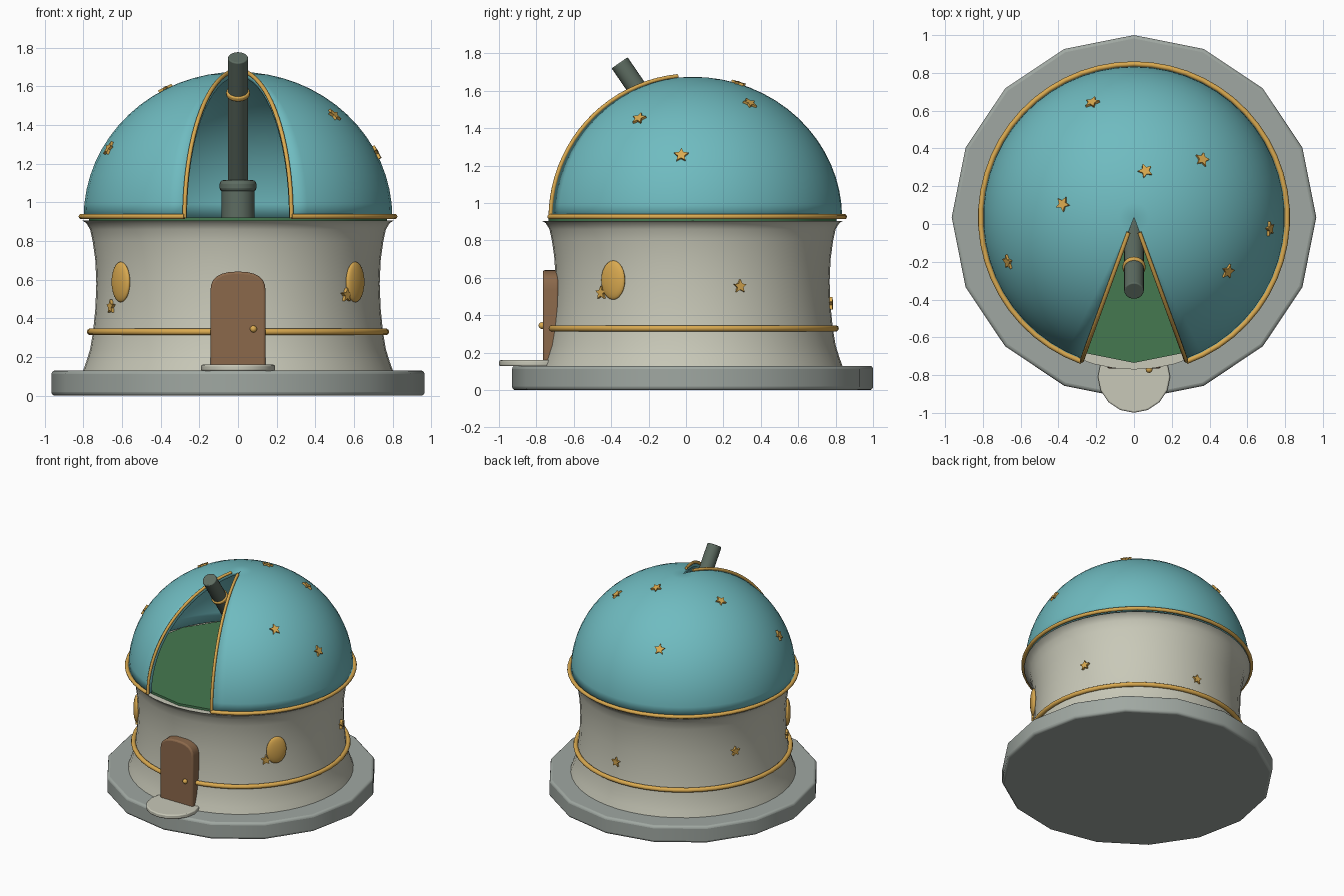
import bpy, bmesh
from math import sin, cos, pi, radians, sqrt
from mathutils import Vector, Matrix

if "Cube" in bpy.data.objects:
    bpy.data.objects.remove(bpy.data.objects["Cube"])

CY = 0.035                                # building axis sits slightly behind y = 0
DOME_R, DOME_H, DOME_Z = 0.80, 0.755, 0.92
SLIT = radians(20)                        # half angle of the dome opening


def material(name, rgb):
    m = bpy.data.materials.new(name)
    m.diffuse_color = (*rgb, 1)
    m.use_nodes = True
    m.node_tree.nodes["Principled BSDF"].inputs["Base Color"].default_value = m.diffuse_color
    return m


TEAL = material("teal", (0.16, 0.50, 0.53))
GOLD = material("gold", (0.70, 0.40, 0.08))
BROWN = material("brown", (0.26, 0.14, 0.07))
GREEN = material("green", (0.06, 0.19, 0.08))
PLASTER = material("plaster", (0.58, 0.58, 0.48))
STONE = material("stone", (0.35, 0.39, 0.36))
METAL = material("metal", (0.11, 0.15, 0.12))


def finish(name, bm, mat, bevel=0, solid=0, smooth=30, matrix=None):
    me = bpy.data.meshes.new(name)
    bm.to_mesh(me)
    bm.free()
    ob = bpy.data.objects.new(name, me)
    bpy.context.collection.objects.link(ob)
    me.materials.append(mat)
    if matrix:
        ob.matrix_world = matrix
    if solid:
        mod = ob.modifiers.new("thickness", 'SOLIDIFY')
        mod.thickness, mod.offset = solid, -1
    if bevel:
        mod = ob.modifiers.new("bevel", 'BEVEL')
        mod.width, mod.segments, mod.limit_method = bevel, 3, 'ANGLE'
        mod.angle_limit = radians(40)
    if smooth:
        bpy.ops.object.select_all(action='DESELECT')
        ob.select_set(True)
        bpy.context.view_layer.objects.active = ob
        bpy.ops.object.shade_smooth_by_angle(angle=radians(smooth))
    return ob


def lathe(name, profile, segs, mat, start=0, sweep=2 * pi, **kw):
    """Revolve an upward (radius, z) profile about the building axis."""
    bm = bmesh.new()
    rows = []
    for j in range(segs + 1):
        a = start + sweep * j / segs
        rows.append([bm.verts.new((r * cos(a), CY + r * sin(a), z)) for r, z in profile])
    for p, q in zip(rows, rows[1:]):
        for i in range(len(profile) - 1):
            bm.faces.new((p[i], q[i], q[i + 1], p[i + 1]))
    bmesh.ops.remove_doubles(bm, verts=bm.verts, dist=1e-5)
    return finish(name, bm, mat, **kw)


def cylinder(name, a, b, r, segs, mat, **kw):
    a, b = Vector(a), Vector(b)
    bm = bmesh.new()
    bmesh.ops.create_cone(bm, cap_ends=True, segments=segs, radius1=r, radius2=r,
                          depth=(b - a).length)
    rot = (b - a).to_track_quat('Z', 'Y').to_matrix().to_4x4()
    return finish(name, bm, mat, matrix=Matrix.Translation((a + b) / 2) @ rot, **kw)


def ellipsoid(name, loc, scale, mat, normal=(0, -1, 0)):
    bm = bmesh.new()
    bmesh.ops.create_uvsphere(bm, u_segments=24, v_segments=12, radius=1)
    rot = Vector(normal).to_track_quat('Z', 'Y').to_matrix().to_4x4()
    mat4 = Matrix.Translation(loc) @ rot @ Matrix.Diagonal((*scale, 1))
    return finish(name, bm, mat, smooth=60, matrix=mat4)


def tube(name, pts, r, mat, cyclic=False):
    cu = bpy.data.curves.new(name, 'CURVE')
    cu.dimensions = '3D'
    cu.bevel_depth, cu.bevel_resolution, cu.use_fill_caps = r, 3, True
    sp = cu.splines.new('POLY')
    sp.points.add(len(pts) - 1)
    for p, co in zip(sp.points, pts):
        p.co = (*co, 1)
    sp.use_cyclic_u = cyclic
    cu.materials.append(mat)
    ob = bpy.data.objects.new(name, cu)
    bpy.context.collection.objects.link(ob)


def star(name, loc, normal, r):
    bm = bmesh.new()
    vs = []
    for i in range(10):
        a, k = pi / 2 + i * pi / 5, r if i % 2 == 0 else r * 0.48
        vs.append(bm.verts.new((k * cos(a), k * sin(a), -0.008)))
    f = bm.faces.new(vs)
    top = bmesh.ops.extrude_face_region(bm, geom=[f])['geom']
    bmesh.ops.translate(bm, vec=(0, 0, 0.02),
                        verts=[v for v in top if isinstance(v, bmesh.types.BMVert)])
    bmesh.ops.recalc_face_normals(bm, faces=bm.faces)
    rot = Vector(normal).to_track_quat('Z', 'Y').to_matrix().to_4x4()
    finish(name, bm, GOLD, smooth=0, matrix=Matrix.Translation(loc) @ rot)


def around(r, z, a0, a1, n):
    return [(r * cos(a0 + (a1 - a0) * i / n), CY + r * sin(a0 + (a1 - a0) * i / n), z)
            for i in range(n + 1)]


# Plinth, waisted wall and observatory floor
lathe("plinth", [(0, 0), (0.965, 0), (0.965, 0.13), (0, 0.13)], 16, STONE,
      start=pi / 2, bevel=0.018)
lathe("wall", [(0, 0.12), (0.805, 0.12), (0.785, 0.175), (0.765, 0.24), (0.75, 0.33),
               (0.738, 0.45), (0.733, 0.58), (0.738, 0.70), (0.752, 0.80), (0.765, 0.86),
               (0.785, 0.893), (0.805, 0.905), (0, 0.905)], 48, PLASTER)
lathe("floor", [(0, 0.90), (0.77, 0.90), (0.77, 0.922), (0, 0.922)], 16, GREEN, start=pi / 2)

# Dome shell with a wedge left open to the front
arc = [(DOME_R * cos(i * pi / 32), DOME_Z + DOME_H * sin(i * pi / 32)) for i in range(17)]
lathe("dome", arc, 48, TEAL, start=-pi / 2 + SLIT, sweep=2 * pi - 2 * SLIT, solid=0.025)

# Gold trim: slit edges, dome rim, wall band
for side, label in ((1, "right"), (-1, "left")):
    pts = []
    for i in range(21):
        e = radians(84) * i / 20
        r = (DOME_R + 0.008) * cos(e)
        pts.append((side * r * sin(SLIT), CY - r * cos(SLIT),
                    DOME_Z + (DOME_H + 0.008) * sin(e)))
    tube("slit_trim_" + label, pts, 0.011, GOLD)
tube("dome_rim", around(0.812, 0.927, -pi / 2 + SLIT, 1.5 * pi - SLIT, 48), 0.014, GOLD)
tube("wall_band", around(0.765, 0.33, 0, 2 * pi, 48)[:-1], 0.017, GOLD, cyclic=True)

# Arched door, knob and round doorstep
bm = bmesh.new()
outline = [(-0.143, 0.14), (0.143, 0.14)]
for i in range(13):
    c, s = cos(i * pi / 12), sin(i * pi / 12)
    outline.append((0.143 * (abs(c) ** 0.8) * (1 if c > 0 else -1), 0.54 + 0.102 * s ** 0.8
                    if s > 1e-6 else 0.54))
face = bm.faces.new([bm.verts.new((x, -0.765, z)) for x, z in outline])
geo = bmesh.ops.extrude_face_region(bm, geom=[face])['geom']
bmesh.ops.translate(bm, vec=(0, 0.085, 0),
                    verts=[v for v in geo if isinstance(v, bmesh.types.BMVert)])
bmesh.ops.recalc_face_normals(bm, faces=bm.faces)
finish("door", bm, BROWN, bevel=0.012)
ellipsoid("door_knob", (0.08, -0.77, 0.345), (0.018, 0.018, 0.018), GOLD)
cylinder("doorstep", (0, -0.808, 0.128), (0, -0.808, 0.16), 0.191, 16, PLASTER, bevel=0.008)

# Oval windows
for side, label in ((1, "right"), (-1, "left")):
    n = Vector((side * sin(radians(55)), -cos(radians(55)), 0))
    ellipsoid("window_" + label, n * 0.74 + Vector((0, CY, 0.588)),
              (0.076, 0.105, 0.025), GOLD, n)

# Stars on the dome, placed by plan position
for i, (x, y) in enumerate([(-0.22, 0.64), (0.06, 0.28), (0.36, 0.34), (-0.375, 0.105),
                            (0.715, -0.025), (0.495, -0.25), (-0.665, -0.2)]):
    dx, dy = x, y - CY
    h = sqrt(1 - (dx * dx + dy * dy) / DOME_R ** 2) * DOME_H
    n = Vector((dx / DOME_R ** 2, dy / DOME_R ** 2, h / DOME_H ** 2))
    star(f"dome_star_{i}", (x, y, DOME_Z + h), n, 0.041)

# Stars on the wall, placed by azimuth and height
for i, (az, z) in enumerate([(20, 0.555), (85, 0.46), (155, 0.58), (208, 0.46), (319, 0.52)]):
    n = Vector((cos(radians(az)), sin(radians(az)), 0))
    star(f"wall_star_{i}", n * 0.74 + Vector((0, CY, z)), n, 0.037)

# Telescope on its pedestal
low, tip = Vector((0, 0.09, 1.10)), Vector((0, -0.355, 1.75))
axis = (tip - low).normalized()
mid = low.lerp(tip, 0.715)
cylinder("pedestal", (0, 0.08, 0.915), (0, 0.08, 1.08), 0.085, 20, METAL)
cylinder("pedestal_head", (0, 0.08, 1.055), (0, 0.08, 1.115), 0.095, 20, METAL, bevel=0.02)
cylinder("telescope_tube", low, tip, 0.052, 20, METAL, bevel=0.006)
cylinder("telescope_ring", mid - axis * 0.014, mid + axis * 0.014, 0.061, 24, GOLD, bevel=0.008)
